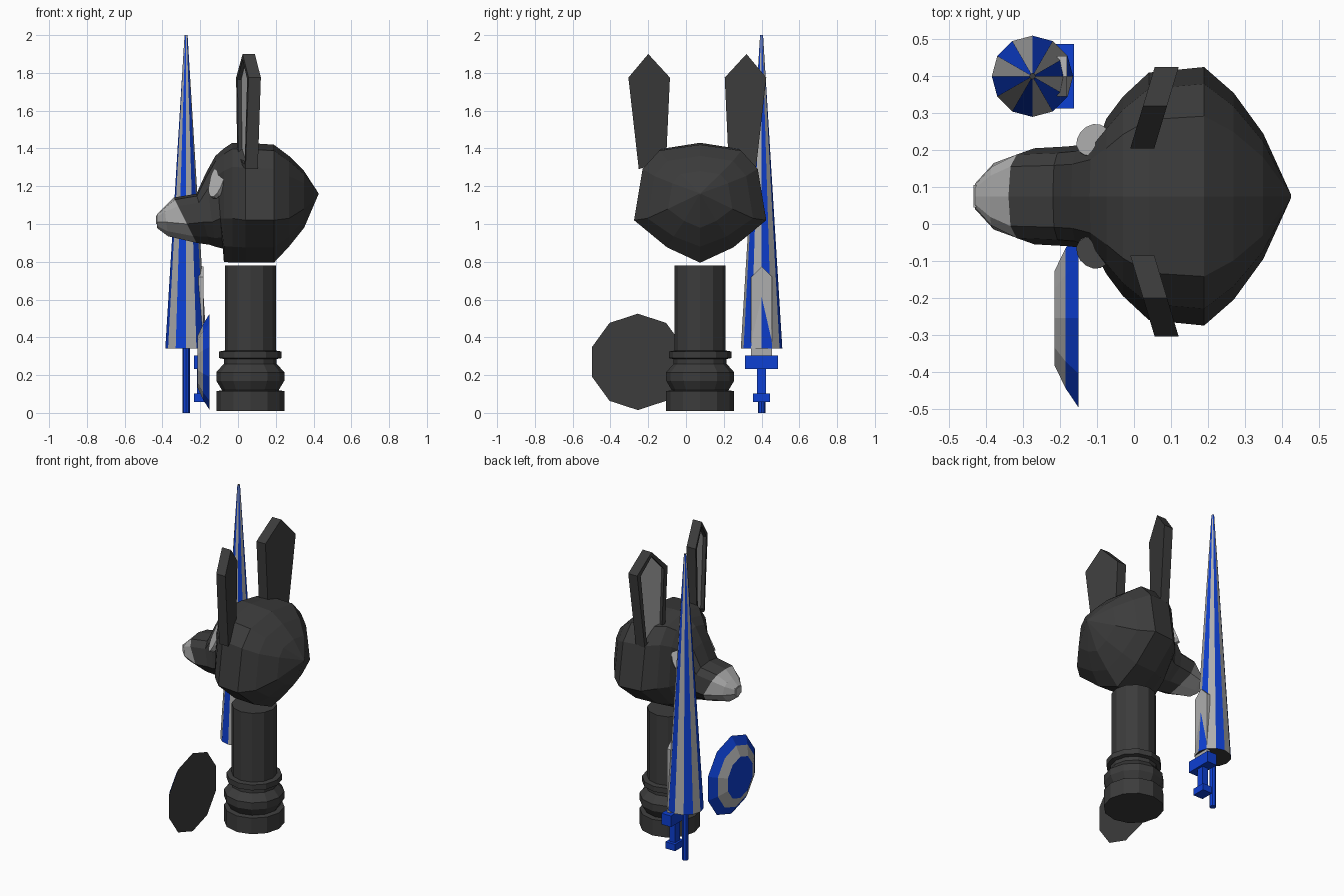
import bpy, bmesh
from math import cos, sin, pi
from mathutils import Matrix, Vector

cube = bpy.data.objects.get("Cube")
if cube:
    bpy.data.objects.remove(cube)


def material(name, rgb):
    m = bpy.data.materials.new(name)
    m.use_nodes = True
    m.diffuse_color = (*rgb, 1)
    m.node_tree.nodes["Principled BSDF"].inputs["Base Color"].default_value = (*rgb, 1)
    return m


MATS = [material("charcoal", (0.045, 0.045, 0.045)),
        material("light_grey", (0.42, 0.42, 0.42)),
        material("royal_blue", (0.004, 0.05, 0.65))]
DARK, GREY, BLUE = range(3)
MID = 0.075  # symmetry line of the head and column


def loft(name, rings, rule):
    """Skin rings of points; rule(band, side) gives the colour, caps are bands -1 and last."""
    bm = bmesh.new()
    rows = [[bm.verts.new(p) for p in ring] for ring in rings]
    count = len(rows[0])
    for band, (lo, hi) in enumerate(zip(rows, rows[1:])):
        for i in range(count):
            j = (i + 1) % count
            face = bm.faces.new((lo[i], lo[j], hi[j], hi[i]))
            face.material_index = rule(band, i)
    bm.faces.new(rows[0]).material_index = rule(-1, 0)
    bm.faces.new(rows[-1]).material_index = rule(len(rows) - 1, 0)
    bmesh.ops.recalc_face_normals(bm, faces=bm.faces)
    mesh = bpy.data.meshes.new(name)
    bm.to_mesh(mesh)
    bm.free()
    for m in MATS:
        mesh.materials.append(m)
    ob = bpy.data.objects.new(name, mesh)
    bpy.context.collection.objects.link(ob)
    return ob


def lathe(name, profile, sides, place, rule):
    """Revolve (radius, height) pairs about z, then place with a matrix."""
    angles = [2 * pi * i / sides for i in range(sides)]
    rings = [[place @ Vector((radius * cos(a), radius * sin(a), height)) for a in angles]
             for radius, height in profile]
    return loft(name, rings, rule)


def prism(name, outline, back, front, colour, shift=lambda y: 0):
    """Extrude a (y, z) outline along x, optionally sheared by y."""
    rings = [[(x + shift(y), y, z) for y, z in outline] for x in (back, front)]
    return loft(name, rings, lambda band, side: colour)


def box(name, centre, half, bottom, top, back, front, colour):
    lo, hi = centre - half, centre + half
    prism(name, [(lo, bottom), (hi, bottom), (hi, top), (lo, top)], back, front, colour)


# Turned column
lathe("column", [(0.18, 0.01), (0.18, 0.115), (0.15, 0.12), (0.18, 0.17), (0.18, 0.215),
                 (0.14, 0.26), (0.14, 0.285), (0.165, 0.29), (0.165, 0.325),
                 (0.135, 0.33), (0.135, 0.78)],
      12, Matrix.Translation((0.065, MID, 0)), lambda band, side: DARK)


def head_ring(x, slant, top, bottom, width, cheek):
    """Eight-sided section: shoulder, temple, cheek and jaw follow from the cheek width."""
    half = [(0.62 * width, top + 0.08 * (cheek - top)),
            (0.87 * width, cheek + 0.68 * (top - cheek)),
            (width, cheek),
            (0.5 * width, bottom + 0.36 * (cheek - bottom))]
    loop = [(0, top)] + half + [(0, bottom)] + [(-y, z) for y, z in reversed(half)]
    return [(x + slant * (top - z) / (top - bottom), MID + y, z) for y, z in loop]


# Head, from the back point to the muzzle: x, slant, top, bottom, width, cheek height
SECTIONS = [
    (0.425, 0, 1.165, 1.155, 0.005, 1.16),
    (0.35, 0, 1.28, 0.98, 0.17, 1.08),
    (0.27, 0, 1.36, 0.88, 0.28, 1.03),
    (0.19, 0, 1.42, 0.795, 0.35, 1.02),
    (0.04, 0, 1.43, 0.795, 0.335, 1.02),
    (-0.03, 0, 1.43, 0.795, 0.27, 1.03),
    (-0.075, 0, 1.4, 0.8, 0.21, 1.03),
    (-0.12, 0.04, 1.36, 0.87, 0.16, 1.03),
    (-0.17, 0.05, 1.27, 0.88, 0.14, 1.01),
    (-0.22, 0.07, 1.16, 0.89, 0.135, 1.01),
    (-0.34, 0.12, 1.14, 0.9, 0.13, 1.0),
    (-0.39, 0.02, 1.09, 0.935, 0.09, 1.01),
    (-0.43, 0, 1.05, 0.98, 0.035, 1.01)]
MUZZLE = len(SECTIONS) - 3
loft("head", [head_ring(*s) for s in SECTIONS],
     lambda band, side: GREY if band >= MUZZLE else DARK)
box("nose", MID, 0.03, 1.0, 1.045, -0.434, -0.39, GREY)

# Ears with recessed pale panels, and flat oval eyes
EAR = [(0.15, 1.34), (0.295, 1.29), (0.35, 1.775), (0.245, 1.9), (0.13, 1.775)]
for side, label, gap in ((1, "left", 0), (-1, "right", 0.03)):
    outline = [(MID + side * (y + gap), z) for y, z in EAR]
    ear = prism(label + "_ear", outline, -0.01, 0.055, DARK,
                lambda y: 0.3 * (side * (y - MID) - gap - 0.13))
    bm = bmesh.new()
    bm.from_mesh(ear.data)
    panel = min((f for f in bm.faces if len(f.verts) == len(EAR)), key=lambda f: f.normal.x)
    bmesh.ops.inset_region(bm, faces=[panel], thickness=0.028)
    bmesh.ops.inset_region(bm, faces=[panel], thickness=0.002, depth=-0.02)
    panel.material_index = GREY
    bm.to_mesh(ear.data)
    bm.free()

    normal = Vector((-0.62, side * 0.68, 0.38)).normalized()
    across = Vector((0, 0, 1)).cross(normal).normalized()
    turn = Matrix((across, normal.cross(across), normal)).transposed().to_4x4()
    place = Matrix.Translation((-0.105, MID + side * 0.145, 1.23)) @ turn
    lathe(label + "_eye", [(0.1, -0.015), (0.1, 0.012)], 14,
          place @ Matrix.Diagonal((0.48, 1, 1, 1)), lambda band, step: GREY)

# Round shield, domed away from the column
lathe("shield", [(0.255, 0), (0.2, 0.035), (0.135, 0.065)], 10,
      Matrix.Translation((-0.15, -0.255, 0.27)) @ Matrix.Rotation(-pi / 2, 4, 'Y'),
      lambda band, side: (DARK, BLUE, GREY, BLUE)[band + 1])

# Striped lance and its grip
at_lance = Matrix.Translation((-0.275, 0.4, 0))
lathe("lance", [(0.11, 0.34), (0.008, 2)], 12, at_lance,
      lambda band, side: DARK if band else (BLUE, GREY)[side % 2])
lathe("lance_grip", [(0.02, 0), (0.02, 0.345)], 8, at_lance, lambda band, side: BLUE)

# Sword beside the lance
prism("sword_blade", [(0.345, 0.3), (0.455, 0.3), (0.455, 0.72), (0.4, 0.775), (0.345, 0.72)],
      -0.208, -0.182, GREY)
box("sword_guard", 0.4, 0.087, 0.232, 0.305, -0.232, -0.162, BLUE)
box("sword_grip", 0.4, 0.024, 0.1, 0.235, -0.218, -0.176, BLUE)
box("sword_pommel", 0.4, 0.044, 0.058, 0.102, -0.232, -0.162, BLUE)
